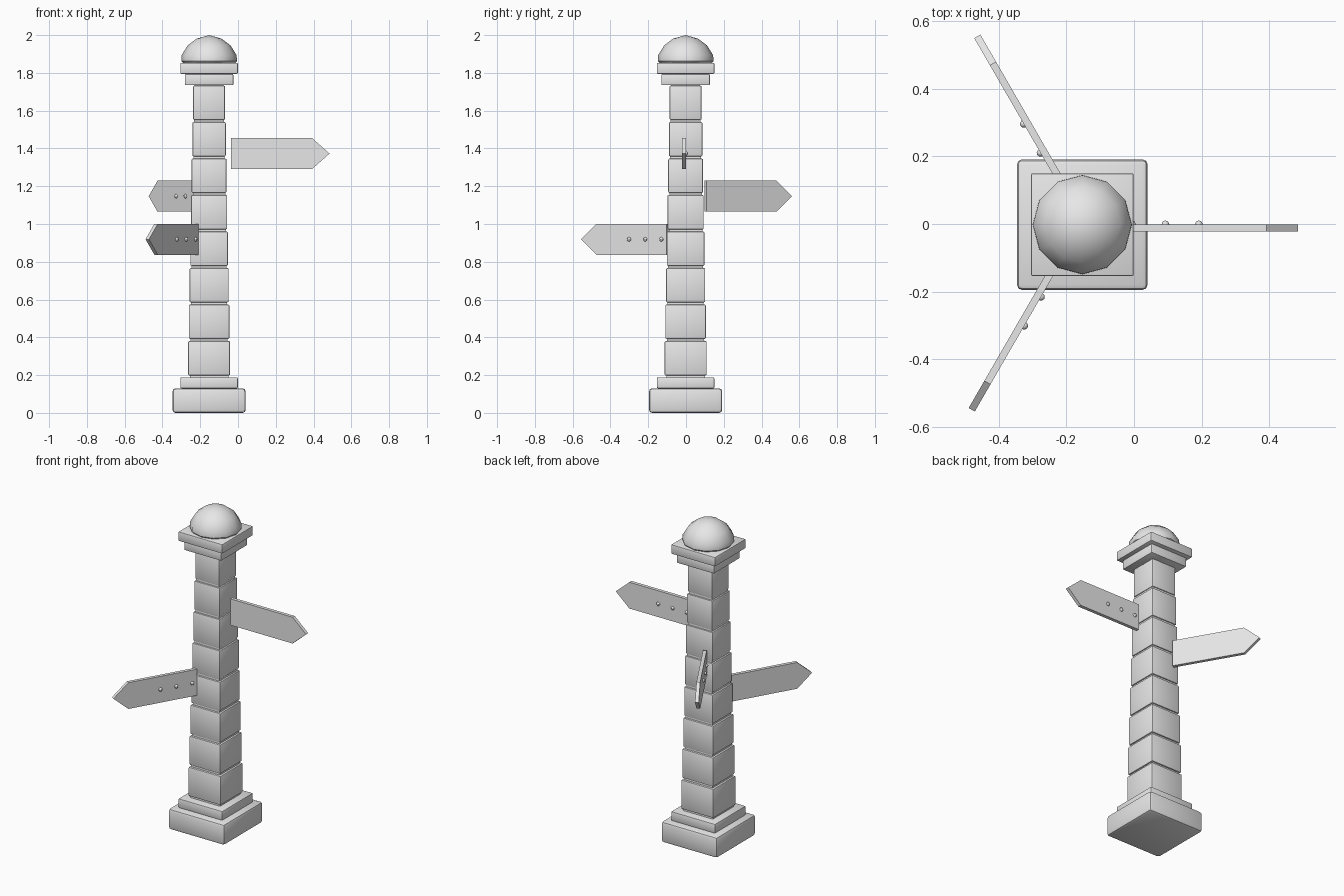
import bpy, bmesh, math
from mathutils import Matrix, Vector

if "Cube" in bpy.data.objects:
    bpy.data.objects.remove(bpy.data.objects["Cube"])

CX, CY = -0.153, -0.002      # post axis

stone = bpy.data.materials.new("light_grey")
stone.diffuse_color = (0.8, 0.8, 0.8, 1)
stone.use_nodes = True
stone.node_tree.nodes["Principled BSDF"].inputs["Base Color"].default_value = stone.diffuse_color


def make(name, bm, smooth=None):
    bmesh.ops.recalc_face_normals(bm, faces=bm.faces)
    me = bpy.data.meshes.new(name)
    bm.to_mesh(me)
    bm.free()
    me.materials.append(stone)
    ob = bpy.data.objects.new(name, me)
    bpy.context.collection.objects.link(ob)
    if smooth:
        bpy.ops.object.select_all(action='DESELECT')
        ob.select_set(True)
        bpy.context.view_layer.objects.active = ob
        bpy.ops.object.shade_smooth_by_angle(angle=math.radians(smooth))
    return ob


def block(name, half, z0, z1, bevel=0.0, top_half=None):
    """Square block on the post axis, optionally tapered and bevelled."""
    bm = bmesh.new()
    bmesh.ops.create_cube(bm, size=2)
    for v in bm.verts:
        h = top_half if (top_half and v.co.z > 0) else half
        v.co = Vector((CX + v.co.x * h, CY + v.co.y * h, z1 if v.co.z > 0 else z0))
    if bevel:
        bmesh.ops.bevel(bm, geom=bm.edges[:], offset=bevel, segments=2,
                        profile=0.5, affect='EDGES')
    return make(name, bm, 30)


# Stepped base
block("base", 0.1935, 0.0, 0.13, 0.016)
block("plinth", 0.152, 0.13, 0.188, 0.006)

# Tapering stack of stone blocks with a recessed mortar core
for i in range(8):
    z = 0.199 + i * 0.1932
    block(f"shaft_block_{i + 1}", 0.111 - i * 0.0038, z, z + 0.181, 0.006)
block("mortar_core", 0.102, 0.18, 1.75, top_half=0.076)

# Capital slabs
block("lower_cap", 0.128, 1.735, 1.794, 0.005)
block("upper_cap", 0.152, 1.795, 1.853, 0.005)

# Twelve-sided dome
bm = bmesh.new()
profile = [(0.136, 1.85), (0.147, 1.862), (0.146, 1.893), (0.113, 1.946), (0.066, 1.981)]
N = 12
rings = [[bm.verts.new((CX + r * math.cos(2 * math.pi * k / N),
                        CY + r * math.sin(2 * math.pi * k / N), z)) for k in range(N)]
         for r, z in profile]
for a, b in zip(rings, rings[1:]):
    for k in range(N):
        bm.faces.new((a[k], a[(k + 1) % N], b[(k + 1) % N], b[k]))
tip = bm.verts.new((CX, CY, 2.0))
for k in range(N):
    bm.faces.new((rings[-1][k], rings[-1][(k + 1) % N], tip))
bm.faces.new(rings[0][::-1])
make("dome", bm, 35)

# Three pointed direction boards, each with a row of nails on one side
outline = [(0.116, -0.082), (0.545, -0.082), (0.638, 0), (0.545, 0.082), (0.116, 0.082)]
for i, z in enumerate((1.373, 1.147, 0.919)):
    place = Matrix.Translation((CX, CY, z)) @ Matrix.Rotation(math.radians(120 * i), 4, 'Z')
    bm = bmesh.new()
    face = bm.faces.new([bm.verts.new((x, 0.001, h)) for x, h in outline])
    ext = bmesh.ops.extrude_face_region(bm, geom=[face])
    for v in ext["geom"]:
        if isinstance(v, bmesh.types.BMVert):
            v.co.y -= 0.021
    bm.transform(place)
    make(f"sign_board_{i + 1}", bm)

    bm = bmesh.new()
    for x in (0.147, 0.246, 0.345):
        bmesh.ops.create_uvsphere(bm, u_segments=8, v_segments=6, radius=0.0115,
                                  matrix=Matrix.Translation((x, 0.001, 0)))
    bm.transform(place)
    make(f"nails_{i + 1}", bm, 40)
